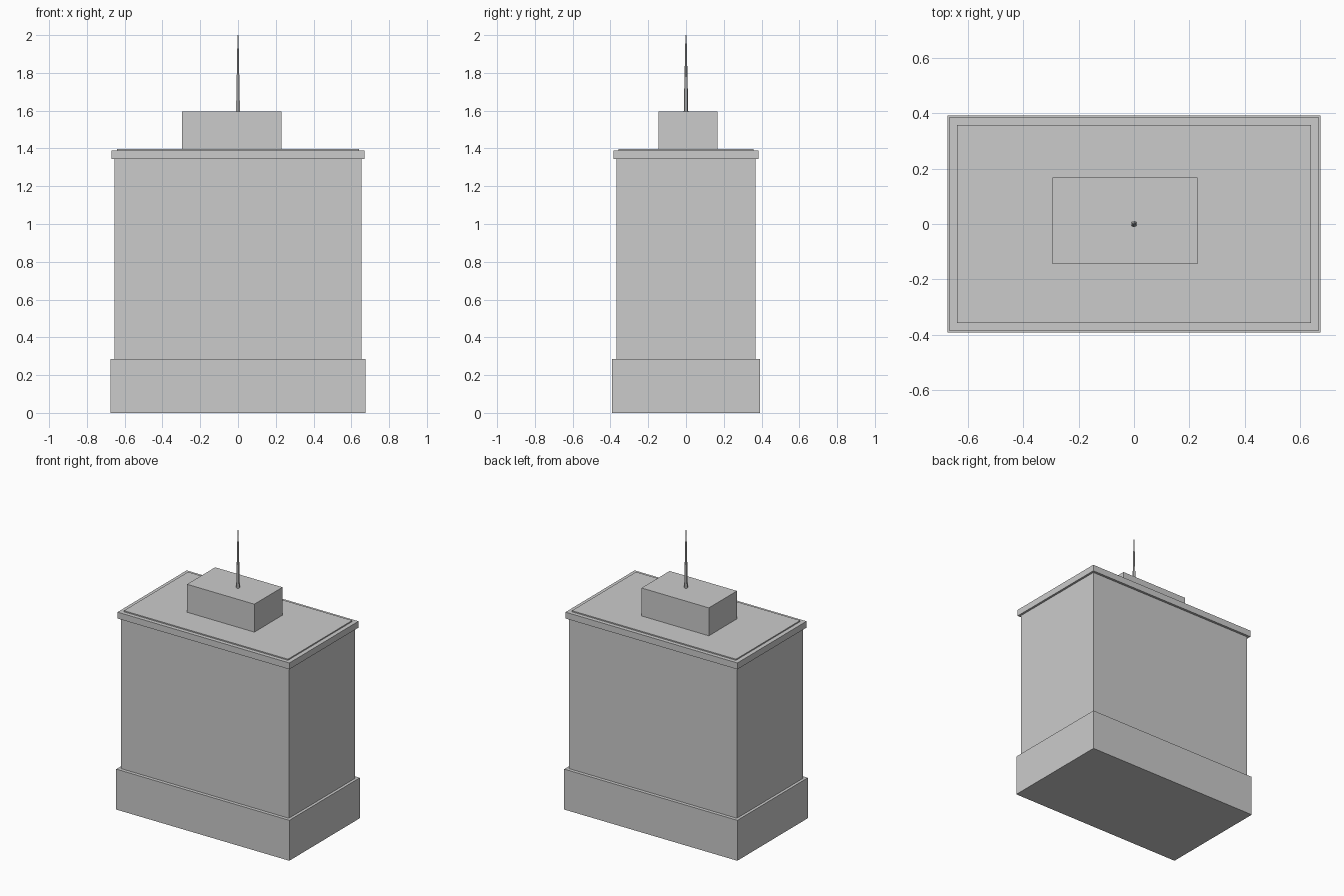
import bpy

cube = bpy.data.objects.get("Cube")
if cube:
    bpy.data.objects.remove(cube, do_unlink=True)

# One plain grey for the whole building
grey = bpy.data.materials.new("plain_grey")
grey.use_nodes = True
colour = (0.6, 0.6, 0.6, 1)
grey.diffuse_color = colour
for node in grey.node_tree.nodes:
    if node.type == 'BSDF_PRINCIPLED':
        node.inputs["Base Color"].default_value = colour


def finish(name):
    obj = bpy.context.object
    obj.name = name
    obj.data.materials.clear()
    obj.data.materials.append(grey)
    return obj


def block(name, width, depth, bottom, top, x=0, y=0):
    bpy.ops.mesh.primitive_cube_add(size=1, location=(x, y, (bottom + top) / 2))
    obj = finish(name)
    obj.scale = (width, depth, top - bottom)
    bpy.ops.object.transform_apply(location=False, rotation=False, scale=True)
    return obj


# Stacked storeys and roof
block("ground_floor", 1.35, 0.785, 0, 0.285)
block("main_tower", 1.31, 0.737, 0.285, 1.345)
block("cornice", 1.34, 0.77, 1.345, 1.39)
block("roof_slab", 1.28, 0.715, 1.39, 1.398)

# Rooftop plant room, set slightly off centre
block("plant_room", 0.525, 0.313, 1.398, 1.595, x=-0.033, y=0.011)

# Tapered six-sided mast
bpy.ops.mesh.primitive_cone_add(vertices=6, radius1=0.012, radius2=0.003,
                                depth=0.405, location=(0, 0, 1.7975))
finish("antenna")
